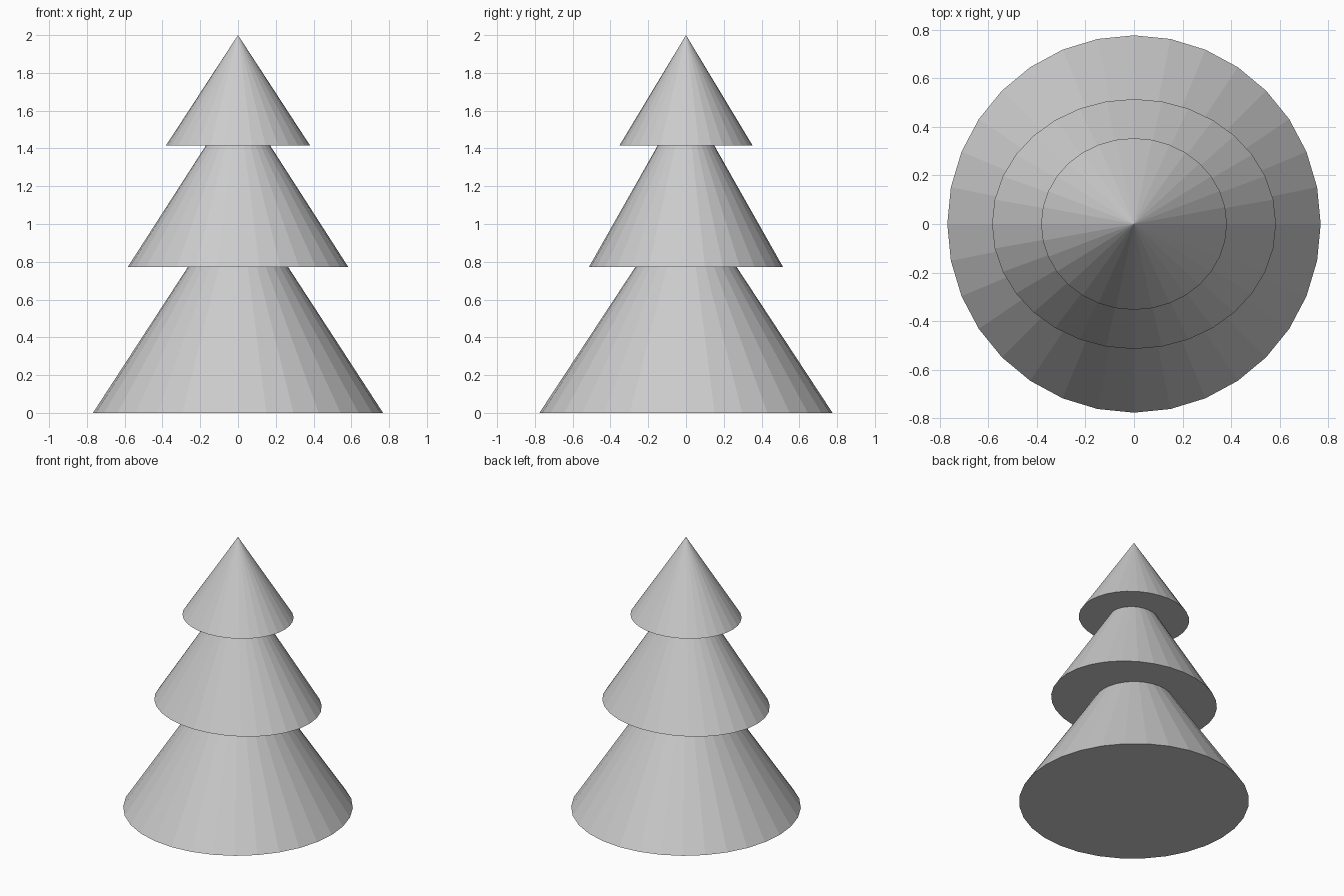
import bpy

cube = bpy.data.objects.get("Cube")
if cube:
    bpy.data.objects.remove(cube, do_unlink=True)

# Single plain grey for the whole tree
grey = bpy.data.materials.new("light_grey")
grey.use_nodes = True
colour = (0.6, 0.6, 0.6, 1)
grey.diffuse_color = colour
bsdf = next(n for n in grey.node_tree.nodes if n.type == "BSDF_PRINCIPLED")
bsdf.inputs["Base Color"].default_value = colour


def foliage_tier(name, radius_x, radius_y, base, tip):
    """Flat-faced, slightly oval cone with a closed base."""
    bpy.ops.mesh.primitive_cone_add(
        vertices=32, radius1=1, radius2=0, depth=tip - base,
        location=(0, 0, (base + tip) / 2))
    tier = bpy.context.object
    tier.name = name
    tier.scale = (radius_x, radius_y, 1)
    bpy.ops.object.transform_apply(location=False, rotation=False, scale=True)
    tier.data.materials.append(grey)
    return tier


# Three stacked tiers, each tip hidden inside the one above
foliage_tier("bottom_tier", 0.768, 0.776, 0, 1.18)
foliage_tier("middle_tier", 0.584, 0.514, 0.772, 1.68)
foliage_tier("top_tier", 0.382, 0.353, 1.415, 2)
